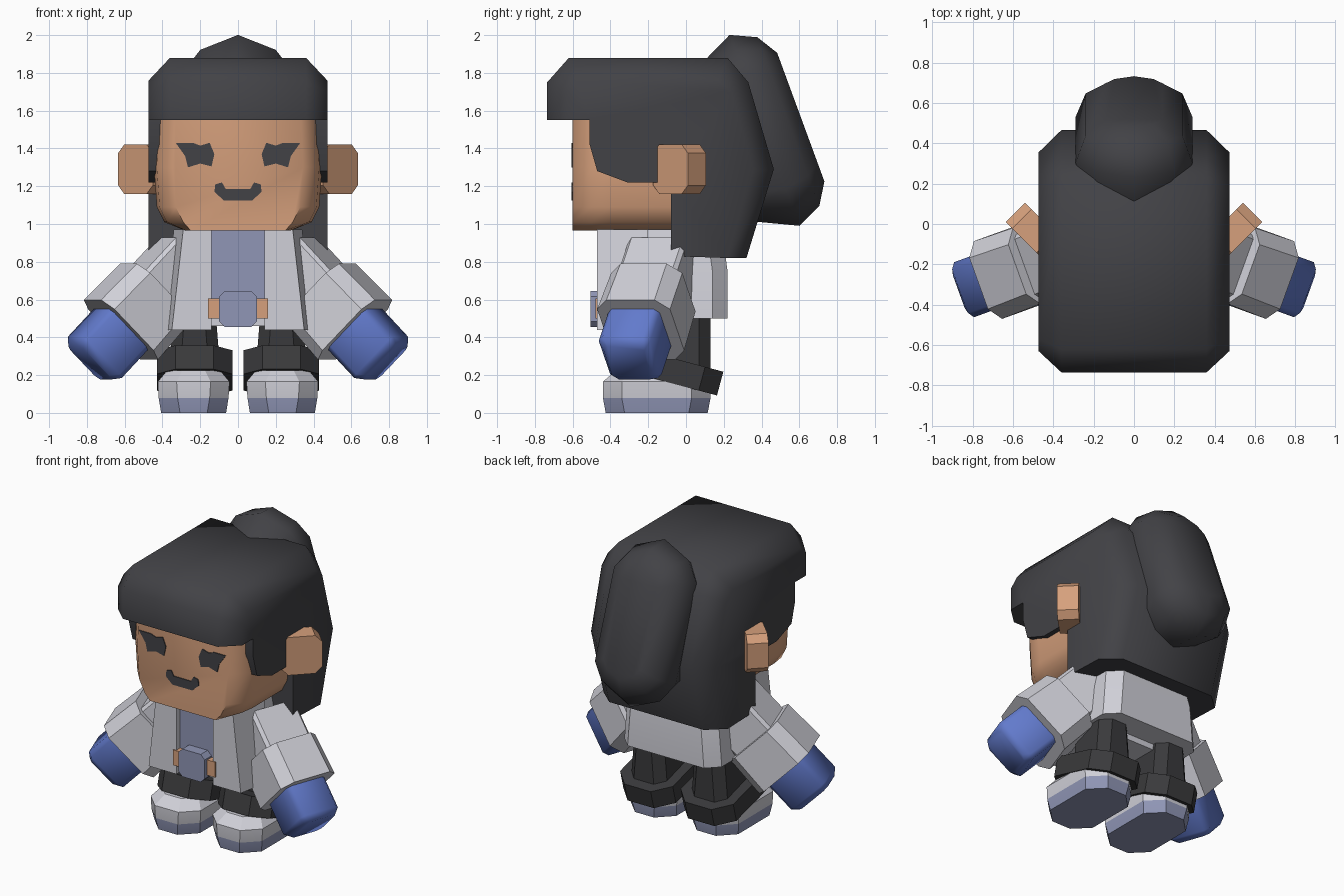
import bpy, bmesh, math
from mathutils import Vector as V

if "Cube" in bpy.data.objects:
    bpy.data.objects.remove(bpy.data.objects["Cube"])


def material(name, r, g, b):
    m = bpy.data.materials.new(name)
    lin = [((c / 255 + 0.055) / 1.055) ** 2.4 for c in (r, g, b)]
    m.diffuse_color = (*lin, 1)
    m.use_nodes = True
    m.node_tree.nodes["Principled BSDF"].inputs["Base Color"].default_value = m.diffuse_color
    return m


HAIR = material("charcoal hair", 66, 66, 70)
PANTS = material("dark cloth", 58, 58, 60)
SKIN = material("warm skin", 214, 160, 124)
COAT = material("pale grey coat", 208, 208, 216)
BLUE = material("blue glove", 98, 122, 204)
SLATE = material("slate blue", 144, 150, 182)

X, Y, Z = V((1, 0, 0)), V((0, 1, 0)), V((0, 0, 1))


def loft(name, rings, mats, angle=35, rule=None):
    """Skin a list of equal-sized point rings and cap both ends."""
    bm = bmesh.new()
    vr = [[bm.verts.new(p) for p in r] for r in rings]
    n = len(vr[0])
    for a, b in zip(vr, vr[1:]):
        for i in range(n):
            bm.faces.new((a[i], a[(i + 1) % n], b[(i + 1) % n], b[i]))
    bm.faces.new(vr[0])
    bm.faces.new(vr[-1])
    bmesh.ops.recalc_face_normals(bm, faces=bm.faces)
    for f in bm.faces:
        f.smooth = True
        if rule:
            f.material_index = rule(f)
    me = bpy.data.meshes.new(name)
    bm.to_mesh(me)
    bm.free()
    me.set_sharp_from_angle(angle=math.radians(angle))
    for m in (mats if isinstance(mats, list) else [mats]):
        me.materials.append(m)
    ob = bpy.data.objects.new(name, me)
    bpy.context.collection.objects.link(ob)
    return ob


def octagon(c, u, v, hu, hv, k):
    """Rectangle hu x hv (half sizes) around c with corners cut by k."""
    pts = [(hu, hv - k), (hu - k, hv), (k - hu, hv), (-hu, hv - k),
           (-hu, k - hv), (k - hu, -hv), (hu - k, -hv), (hu, k - hv)]
    return [V(c) + u * a + v * b for a, b in pts]


def box(name, x0, x1, y0, y1, z0, z1, mat):
    return loft(name, [[(x0, y0, z), (x1, y0, z), (x1, y1, z), (x0, y1, z)]
                       for z in (z0, z1)], mat)


def plate(name, pts, y0, y1, mat):
    return loft(name, [[(x, y, z) for x, z in pts] for y in (y0, y1)], mat)


# Head: jaw profile run from front to back, front edges chamfered
def jaw(y, k):
    half = [(0.28, 0.965), (0.39, 1.01), (0.43, 1.09), (0.445, 1.3), (0.43, 1.65)]
    half = [(max(x - k, 0.05) if i else x - k * 0.3, z) for i, (x, z) in enumerate(half)]
    return [(x, y, z) for x, z in half] + [(-x, y, z) for x, z in reversed(half)]


loft("head", [jaw(-0.6, 0.1), jaw(-0.5, 0.015), jaw(-0.4, 0), jaw(0.1, 0)], SKIN, 50)

# Hair: side profile with a fringe and sideburns, inset at both sides
low = [(-0.08, 0.83), (-0.08, 1.22), (-0.31, 1.22), (-0.47, 1.28), (-0.51, 1.42), (-0.51, 1.55)]
full = [(-0.735, 1.55), (-0.735, 1.75), (-0.62, 1.88), (0.22, 1.88),
        (0.33, 1.75), (0.465, 1.29), (0.32, 0.82)] + low
inset = [(-0.63, 1.55), (-0.63, 1.70), (-0.57, 1.76), (0.17, 1.76),
         (0.24, 1.70), (0.355, 1.29), (0.22, 0.82)] + low
loft("hair", [[(x, y, z) for y, z in prof] for x, prof in
              ((-0.473, inset), (-0.36, full), (0.36, full), (0.473, inset))], HAIR, 50)

# Ponytail: rounded long outline stacked along a tilted direction
pn, pd = V((0, 0.939, 0.345)), V((0, 0.345, -0.939))


def tail(off, hw, hl):
    q = [(0, hl), (hw * 0.69, hl - 0.29 * hw), (hw, hl - 0.72 * hw)]
    q += [(a, -b) for a, b in reversed(q)]
    q += [(-a, b) for a, b in reversed(q[1:-1])]
    return [pn * off + pd * (b - 1.26) + X * a for a, b in q]


loft("ponytail", [tail(0.68, 0.21, 0.43), tail(0.906, 0.29, 0.538),
                  tail(1.04, 0.24, 0.476), tail(1.11, 0.14, 0.362)], HAIR, 50)

# Mouth
m = [(0, 1.185), (0.065, 1.185), (0.085, 1.22), (0.12, 1.21), (0.125, 1.17), (0.075, 1.125)]
plate("mouth", m + [(-x, z) for x, z in reversed(m[1:])], -0.606, -0.598, HAIR)

# Torso, belt and coat back
box("shirt", -0.2, 0.2, -0.43, 0, 0.5, 1.0, SLATE)
box("coat_lining", -0.16, 0.16, -0.42, 0.05, 0.46, 0.5, COAT)
box("belt", -0.16, 0.16, -0.478, -0.4, 0.5, 0.605, SKIN)
loft("buckle", [octagon((0, y, 0.55), X, Z, 0.1, 0.095, 0.03) for y in (-0.42, -0.505)], SLATE)
loft("coat_back", [octagon((0, -0.07, 0.5), X, Y, 0.37, 0.29, 0.08),
                   octagon((0, -0.07, 0.75), X, Y, 0.35, 0.29, 0.08),
                   octagon((0, -0.08, 0.97), X, Y, 0.31, 0.27, 0.08)], COAT, 25)

for s, side in ((-1, "left"), (1, "right")):
    # Eye
    e = [(0.33, 1.43), (0.24, 1.43), (0.2, 1.415), (0.15, 1.43), (0.125, 1.37),
         (0.14, 1.305), (0.2, 1.32), (0.265, 1.30), (0.28, 1.36)]
    plate("eye_" + side, [(s * x, z) for x, z in e], -0.606, -0.598, HAIR)

    # Ear: octagonal slab turned outwards
    u, t = V((s, 1, 0)).normalized(), V((-s, 1, 0)).normalized()
    c = V((s * 0.543, -0.082, 1.29))
    loft("ear_" + side, [octagon(c + t * k, u, Z, 0.13, 0.13, 0.045) for k in (0, 0.135)], SKIN)

    # Coat front panel
    loft("coat_front_" + side,
         [[(s * 0.14, -0.47, z), (s * x, -0.47, z), (s * (x + 0.05), -0.2, z), (s * 0.14, -0.2, z)]
          for x, z in ((0.35, 0.44), (0.29, 0.97))], COAT)

    # Arm: sleeve, cuff and glove along a slanted axis
    d = V((s * 0.66, -0.24, -0.71)).normalized()
    w = V((s * 0.34, 0.94, 0)).normalized()
    n = d.cross(w).normalized()
    end = V((s * 0.62, -0.24, 0.44))
    loft("sleeve_" + side, [octagon(end - d * k, n, w, 0.16, 0.165, 0.02)
                            for k in (0.53, 0.2)], COAT)
    loft("cuff_" + side, [octagon(end - d * 0.28, n, w, 0.215, 0.2, 0.07),
                          octagon(end, n, w, 0.225, 0.205, 0.07)], COAT)
    tip = V((s * 0.785, -0.305, 0.265))
    loft("glove_" + side, [octagon(tip - d * k, n, w, h, h - 0.01, 0.03)
                           for k, h in ((0.34, 0.155), (0.04, 0.155), (0, 0.125))], BLUE, 50)

    # Leg and tilted trouser cuff
    loft("leg_" + side, [octagon((s * 0.23, -0.04, z), X, Y, h, 0.17, 0.06)
                         for z, h in ((0.18, 0.14), (0.55, 0.11))], PANTS)
    a = math.radians(15)
    fy, fz = V((0, math.cos(a), -math.sin(a))), V((0, math.sin(a), math.cos(a)))
    mid = V((s * 0.23, -0.08, 0.225))
    loft("trouser_cuff_" + side, [octagon(mid + fz * k, X, fy, 0.2, 0.27, 0.1)
                                  for k in (-0.065, 0.065)], PANTS)

    # Shoe: sole coloured below, upper above
    loft("shoe_" + side,
         [octagon((s * 0.235, y, z), X, Y, hx, hy, k) for z, y, hx, hy, k in
          ((0, -0.155, 0.172, 0.27, 0.1), (0.08, -0.155, 0.185, 0.285, 0.1),
           (0.165, -0.155, 0.19, 0.285, 0.1), (0.225, -0.14, 0.14, 0.23, 0.08))],
         [SLATE, COAT], 25, lambda f: int(f.calc_center_median().z > 0.08))
